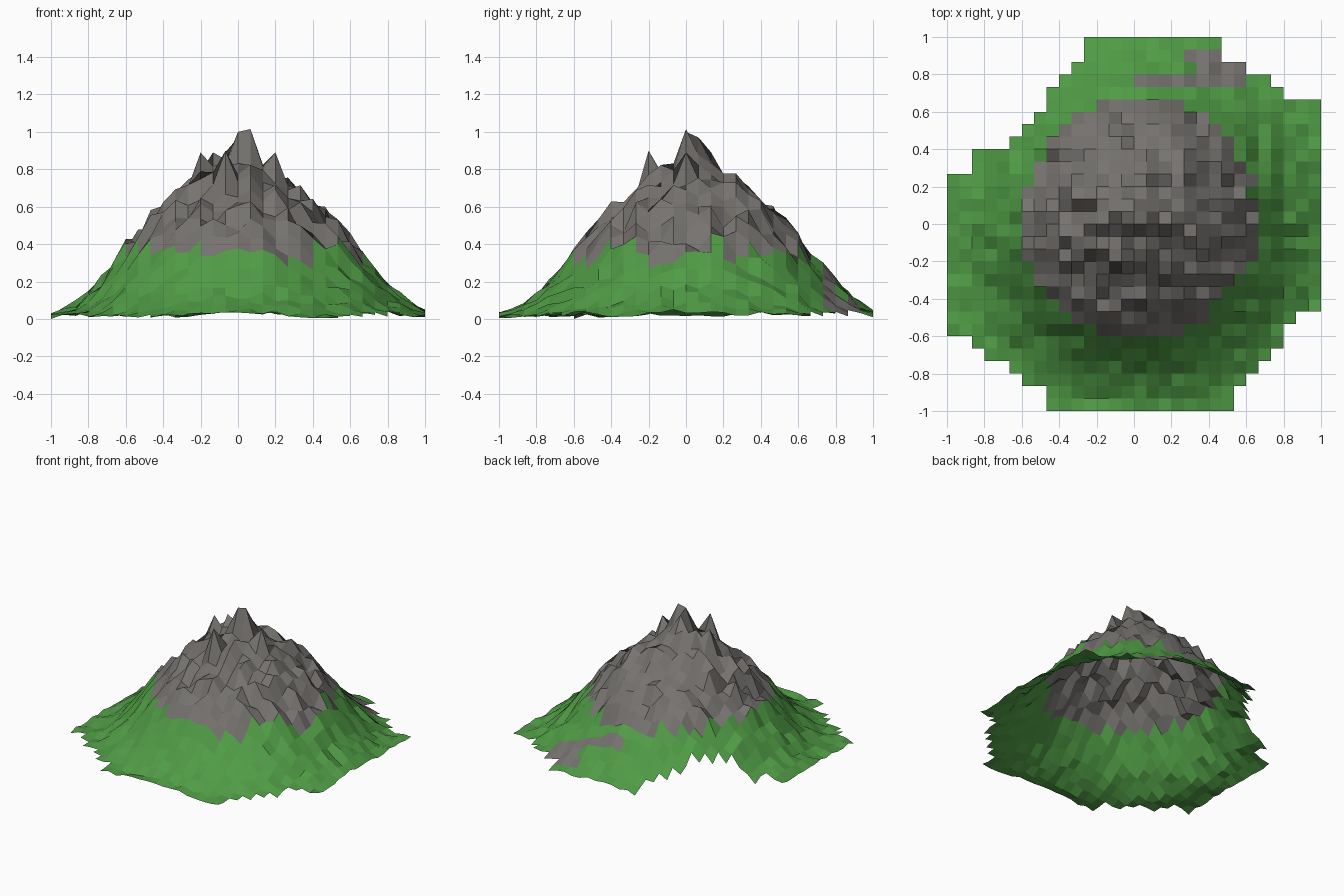
import bpy, bmesh, math, random

if "Cube" in bpy.data.objects:
    bpy.data.objects.remove(bpy.data.objects["Cube"])

random.seed(7)
CELL = 1 / 15

# first and last grid column of each row, from the back edge to the front edge
SPANS = ([(11, 22)] * 2 + [(10, 24), (9, 26), (8, 27), (8, 30), (7, 30), (6, 30), (5, 30)]
         + [(2, 30)] * 2 + [(0, 30)] * 11 + [(0, 28), (0, 27), (2, 27), (3, 26), (5, 25), (6, 24)]
         + [(8, 23)] * 2)

# mean slope: height at every 0.1 of distance from the peak
SLOPE = [0.93, 0.86, 0.77, 0.70, 0.61, 0.50, 0.395, 0.275, 0.165, 0.085, 0.035, 0.025, 0.02, 0.02]
SPIKES = {(15, 15): 1.0, (16, 15): 1.015, (15, 14): 0.97, (14, 18): 0.90, (13, 14): 0.89,
          (12, 15): 0.89, (18, 15): 0.89}


def material(name, color):
    m = bpy.data.materials.new(name)
    m.diffuse_color = (*color, 1)
    m.use_nodes = True
    m.node_tree.nodes["Principled BSDF"].inputs["Base Color"].default_value = m.diffuse_color
    return m


def distance(x, y):
    # the flanks lean slightly to the back right, away from the peak
    return math.hypot(x - 0.025, y - 0.04)


def height(i, j):
    x, y = i * CELL - 1, 1 - j * CELL
    r = distance(x, y)
    k = min(int(r * 10), len(SLOPE) - 2)
    mean = SLOPE[k] + (SLOPE[k + 1] - SLOPE[k]) * (r * 10 - k)
    # shoulder on the front left
    mean += 0.04 * max(0, math.cos(math.atan2(y, x) - math.radians(215))) * max(0, 1 - abs(r - 0.62) / 0.25)
    # the rock is rougher than the grass
    rough = 0.015 + 0.01 * min(1, max(0, (1 - r) / 0.2)) + 0.035 * min(1, max(0, (0.7 - r) / 0.15))
    z = mean + random.uniform(-rough, rough)
    return SPIKES.get((i, j), min(0.90, max(0.0, z)))


# rough height field with a stepped outline
bm = bmesh.new()
verts = {}


def vert(i, j):
    if (i, j) not in verts:
        verts[i, j] = bm.verts.new((i * CELL - 1, 1 - j * CELL, height(i, j)))
    return verts[i, j]


for j, (a, b) in enumerate(SPANS):
    for i in range(a, b):
        f = bm.faces.new([vert(i, j + 1), vert(i + 1, j + 1), vert(i + 1, j), vert(i, j)])
        c = f.calc_center_median()
        # rocky top, plus a stony path running down the back
        path = (j == 1 and 19 <= i < 22) or (j == 2 and 20 <= i < 24) or (j == 3 and 15 <= i < 24)
        f.material_index = 1 if path or distance(c.x, c.y) < 0.635 + random.uniform(-.02, .02) else 0

# settle the lowest point on the ground
low = min(v.co.z for v in bm.verts)
for v in bm.verts:
    if v.co.z < 0.3:
        v.co.z -= low

mesh = bpy.data.meshes.new("mountain")
bm.to_mesh(mesh)
bm.free()
mesh.materials.append(material("grass", (0.08, 0.33, 0.06)))
mesh.materials.append(material("rock", (0.18, 0.17, 0.16)))
mountain = bpy.data.objects.new("mountain", mesh)
bpy.context.collection.objects.link(mountain)
